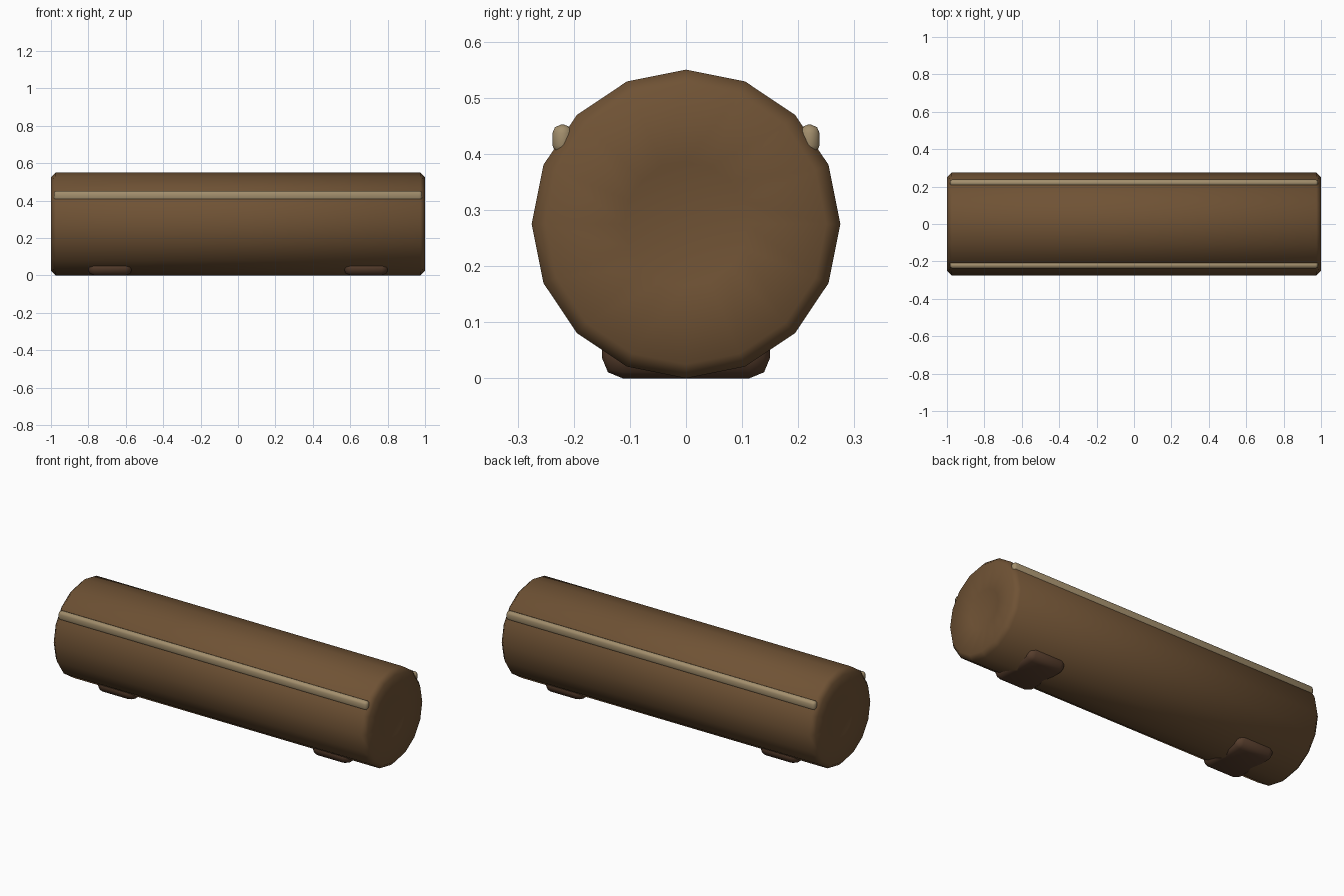
import bpy, bmesh, math

if "Cube" in bpy.data.objects:
    bpy.data.objects.remove(bpy.data.objects["Cube"])

def mat(name, c):
    m = bpy.data.materials.new(name)
    m.diffuse_color = (*c, 1)
    m.use_nodes = True
    m.node_tree.nodes["Principled BSDF"].inputs["Base Color"].default_value = m.diffuse_color
    return m

bark = mat("bark_brown", (0.16, 0.085, 0.035))
trim = mat("trim_tan", (0.36, 0.27, 0.15))
dark = mat("foot_brown", (0.10, 0.05, 0.027))

def finish(name, bm, material):
    bmesh.ops.recalc_face_normals(bm, faces=bm.faces)
    me = bpy.data.meshes.new(name)
    bm.to_mesh(me)
    bm.free()
    me.materials.append(material)
    ob = bpy.data.objects.new(name, me)
    bpy.context.collection.objects.link(ob)
    for p in me.polygons:
        p.use_smooth = True
    return ob

def rounded_box(name, centre, size, bevel, material):
    bm = bmesh.new()
    bmesh.ops.create_cube(bm, size=1)
    for v in bm.verts:
        v.co = [centre[i] + v.co[i] * size[i] for i in range(3)]
    bmesh.ops.bevel(bm, geom=bm.edges[:], offset=bevel, segments=2,
                    profile=0.5, affect='EDGES')
    return finish(name, bm, material)

# Log body: 16-sided lathe around x with chamfered ends and shallow end dimples
N, R = 16, 0.275
half = [(0.96, 0.0), (0.985, 0.11), (1.0, 0.25), (0.975, R)]
profile = half + [(-x, r) for x, r in reversed(half)]
bm = bmesh.new()
rings = []
for x, r in profile:
    if r == 0:
        rings.append([bm.verts.new((x, 0, R))] * N)
    else:
        rings.append([bm.verts.new((x, r * math.sin(2 * math.pi * i / N),
                                    R + r * math.cos(2 * math.pi * i / N)))
                      for i in range(N)])
for a, b in zip(rings, rings[1:]):
    for i in range(N):
        j = (i + 1) % N
        bm.faces.new(list(dict.fromkeys([a[i], a[j], b[j], b[i]])))
finish("log_body", bm, bark)

# Side strips and feet
for s, tag in ((-1, "front"), (1, "back")):
    rounded_box(f"{tag}_strip", (0, s * 0.22, 0.426), (1.97, 0.036, 0.052), 0.015, trim)
for s, tag in ((-1, "left"), (1, "right")):
    rounded_box(f"{tag}_foot", (s * 0.685, 0, 0.045), (0.24, 0.30, 0.09), 0.037, dark)
